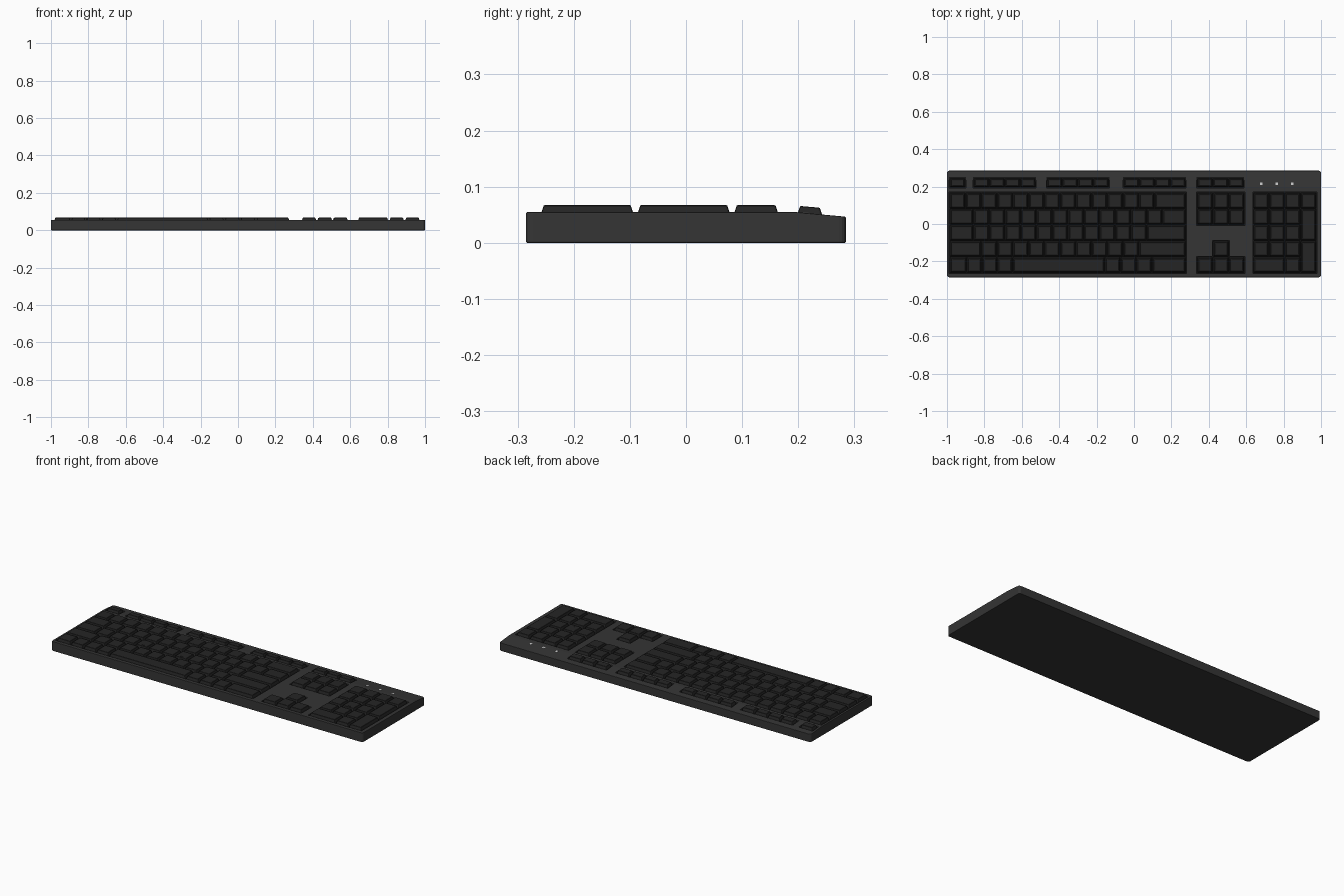
import bpy, bmesh, math

if "Cube" in bpy.data.objects:
    bpy.data.objects.remove(bpy.data.objects["Cube"])

P = 0.0842                      # key pitch along x
ROWS = [0.125, 0.039, -0.047, -0.133, -0.219]
ROW_P = 0.086
FLOOR, DECK, TOP = 0.043, 0.0545, 0.067
BREAK, SLOPE = 0.198, -0.085    # rear strip of the deck tilts down


def mat(name, r, g, b):
    m = bpy.data.materials.new(name)
    m.diffuse_color = (r, g, b, 1)
    m.use_nodes = True
    m.node_tree.nodes["Principled BSDF"].inputs["Base Color"].default_value = m.diffuse_color
    return m


CASE = mat("case_grey", 0.035, 0.035, 0.035)
KEY = mat("key_black", 0.018, 0.018, 0.018)
WELL = mat("well_black", 0.008, 0.008, 0.008)
LIGHT = mat("light_white", 0.7, 0.7, 0.7)


def make(name, bm, material):
    bmesh.ops.recalc_face_normals(bm, faces=bm.faces)
    me = bpy.data.meshes.new(name)
    bm.to_mesh(me)
    bm.free()
    ob = bpy.data.objects.new(name, me)
    bpy.context.collection.objects.link(ob)
    me.materials.append(material)
    return ob


def loft(bm, rings):
    """Stack of same-sized point rings, capped at both ends."""
    vs = [[bm.verts.new(p) for p in r] for r in rings]
    n = len(vs[0])
    for a, b in zip(vs, vs[1:]):
        for i in range(n):
            bm.faces.new((a[i], a[(i + 1) % n], b[(i + 1) % n], b[i]))
    bm.faces.new(vs[0][::-1])
    bm.faces.new(vs[-1])


def rect(x0, x1, y0, y1, z, r=0.0, tilt=False):
    """Rectangle ring, corners cut round with radius r."""
    pts = []
    for cx, cy, a0 in ((x1 - r, y1 - r, 0), (x0 + r, y1 - r, 90),
                       (x0 + r, y0 + r, 180), (x1 - r, y0 + r, 270)):
        for k in range(3 if r else 1):
            a = math.radians(a0 + 45 * k)
            x, y = cx + r * math.cos(a), cy + r * math.sin(a)
            if not r:
                x, y = cx, cy
            pts.append((x, y, z + (SLOPE * (y - BREAK) if tilt else 0)))
    return pts


def box(bm, x0, x1, y0, y1, z0, z1):
    loft(bm, [rect(x0, x1, y0, y1, z0), rect(x0, x1, y0, y1, z1)])


def keycap(bm, x0, x1, y0, y1, tilt=False, top=TOP):
    """Tapered cap with softened top edge; the cell is its full footprint."""
    rings = []
    for inset, z in ((0.0015, FLOOR), (0.0045, DECK), (0.0082, top - 0.001),
                     (0.0100, top)):
        rings.append(rect(x0 + inset, x1 - inset, y0 + inset, y1 - inset,
                          z, 0.004, tilt))
    # shallow dish in the top
    rings.append(rect(x0 + 0.018, x1 - 0.018, y0 + 0.016, y1 - 0.016,
                      top - 0.0012, 0.004, tilt))
    loft(bm, rings)


def key_row(bm, x, yc, widths, rows=1):
    for w in widths:
        keycap(bm, x, x + w * P, yc - ROW_P * (rows - 0.5), yc + ROW_P / 2)
        x += w * P


MAIN_X, NAV_X, PAD_X = -0.985, 0.338, 0.638

# main typing block
bm = bmesh.new()
layout = [[1] * 13 + [2],
          [1.5] + [1] * 12 + [1.5],
          [1.5] + [1] * 11 + [2.5],
          [2] + [1] * 10 + [3],
          [1.08, 0.97, 0.97, 0.97, 5.85, 1, 1, 1, 2.16]]
for y, widths in zip(ROWS, layout):
    key_row(bm, MAIN_X, y, widths)
make("typing_keys", bm, KEY)

# navigation cluster and arrow keys
bm = bmesh.new()
for y in ROWS[:2]:
    key_row(bm, NAV_X, y, [1] * 3)
make("navigation_keys", bm, KEY)
bm = bmesh.new()
key_row(bm, NAV_X + P, ROWS[3], [1])
key_row(bm, NAV_X, ROWS[4], [1] * 3)
make("arrow_keys", bm, KEY)

# number pad with two double-height keys and a wide zero
bm = bmesh.new()
key_row(bm, PAD_X, ROWS[0], [1] * 4)
for y in ROWS[1:4]:
    key_row(bm, PAD_X, y, [1] * 3)
key_row(bm, PAD_X, ROWS[4], [2, 1])
for y in (ROWS[1], ROWS[3]):
    key_row(bm, PAD_X + 3 * P, y, [1], rows=2)
make("number_pad_keys", bm, KEY)

# function row groups on the tilted strip
bm = bmesh.new()
FY0, FY1 = 0.195, 0.247
GROUPS = [(MAIN_X, 1), (-0.857, 4), (-0.466, 4), (-0.055, 4), (NAV_X, 3)]
FP = 0.0828
for x, n in GROUPS:
    for i in range(n):
        keycap(bm, x + i * FP, x + (i + 1) * FP, FY0, FY1, True, 0.066)
make("function_keys", bm, KEY)

# case: side profile swept across the width, edges rounded
prof = [(-0.285, 0), (0.285, 0), (0.285, 0.0465), (BREAK, DECK), (-0.285, DECK)]
bm = bmesh.new()
loft(bm, [[(x, y, z) for y, z in prof] for x in (-1, 1)])
upright = [e for e in bm.edges
           if abs(e.verts[0].co.z - e.verts[1].co.z) > 0.03]
bmesh.ops.bevel(bm, geom=upright, offset=0.012, segments=4, profile=0.5,
                affect='EDGES')
rim = [e for e in bm.edges if len(e.link_faces) == 2
       and e.calc_face_angle() > 1.2]
bmesh.ops.bevel(bm, geom=rim, offset=0.002, segments=2, profile=0.5,
                affect='EDGES')
case = make("case", bm, CASE)

# wells around every key group, with a dark floor in each
G = 0.003
YB, YT = ROWS[4] - ROW_P / 2 - G, ROWS[0] + ROW_P / 2 + G
wells = [(MAIN_X, MAIN_X + 15 * P, YB, YT),
         (NAV_X, NAV_X + 3 * P, ROWS[1] - ROW_P / 2 - G, YT),
         (NAV_X, NAV_X + 3 * P, YB, ROWS[4] + ROW_P / 2 + G),
         (NAV_X + P, NAV_X + 2 * P, ROWS[4], ROWS[3] + ROW_P / 2 + G),
         (PAD_X, PAD_X + 4 * P, YB, YT)]
wells += [(x, x + n * FP, FY0 - G, FY1 + G) for x, n in GROUPS]
floor = bmesh.new()
for i, (x0, x1, y0, y1) in enumerate(wells):
    bm = bmesh.new()
    box(bm, x0 - G, x1 + G, y0, y1, FLOOR - 0.001, 0.1)
    cutter = make(f"well_cutter_{i}", bm, WELL)
    cutter.hide_render = True
    cutter.hide_set(True)
    mod = case.modifiers.new(f"well_{i}", 'BOOLEAN')
    mod.object, mod.operation, mod.solver = cutter, 'DIFFERENCE', 'EXACT'
    box(floor, x0 - G, x1 + G, y0, y1, FLOOR - 0.002, FLOOR)
make("well_floors", floor, WELL)

# homing bars on three keys
bm = bmesh.new()
for x, y in ((MAIN_X + 5 * P, ROWS[2]), (MAIN_X + 8 * P, ROWS[2]),
             (PAD_X + 1.5 * P, ROWS[2])):
    box(bm, x - 0.009, x + 0.009, y - 0.022, y - 0.019, TOP - 0.003, TOP)
make("homing_bars", bm, KEY)

# three indicator lights above the number pad
bm = bmesh.new()
for x in (0.68, 0.763, 0.846):
    loft(bm, [rect(x - 0.007, x + 0.007, 0.208, 0.222, z, 0.003, True)
              for z in (DECK - 0.002, DECK + 0.0008)])
make("indicator_lights", bm, LIGHT)
